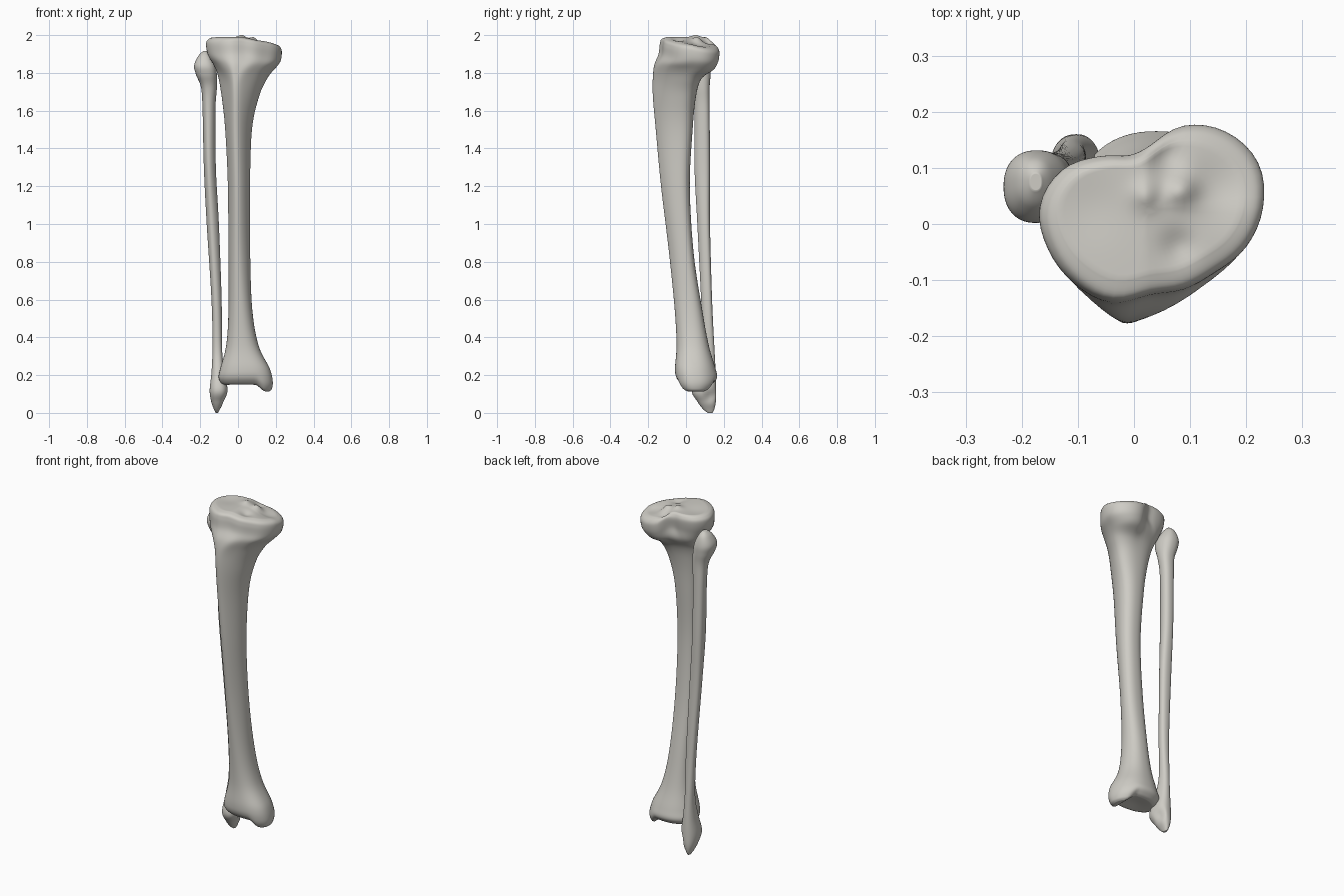
import bpy
import bmesh
import math

SIDES = 64       # vertices around each cross-section
STEPS = 6        # rings between two key sections
CAP_RINGS = 14   # rings closing each end

if "Cube" in bpy.data.objects:
    bpy.data.objects.remove(bpy.data.objects["Cube"], do_unlink=True)


def make_material(name, colour):
    material = bpy.data.materials.new(name)
    material.use_nodes = True
    material.diffuse_color = colour
    material.node_tree.nodes["Principled BSDF"].inputs["Base Color"].default_value = colour
    return material


def smoothstep(low, high, value):
    t = min(max((value - low) / (high - low), 0), 1)
    return t * t * (3 - 2 * t)


def bump(x, y, centre_x, centre_y, radius, height):
    distance = (x - centre_x) ** 2 + (y - centre_y) ** 2
    return height * math.exp(-distance / radius ** 2)


def spline(before, start, end, after, t):
    """Catmull-Rom blend of four numbers."""
    return start + 0.5 * t * (end - before + t * (
        2 * before - 5 * start + 4 * end - after
        + t * (3 * (start - end) + after - before)))


def dense_sections(keys):
    """Insert smoothly blended sections between the key sections."""
    result = []
    last = len(keys) - 1
    for i in range(last):
        rows = (keys[max(i - 1, 0)], keys[i], keys[i + 1], keys[min(i + 2, last)])
        for step in range(STEPS):
            result.append([spline(*column, step / STEPS) for column in zip(*rows)])
    result.append(list(keys[-1]))
    return result


# Kidney-shaped knee plateau: radius at equal angles, counter-clockwise from +x
PLATEAU_RADII = (.2, .207, .19, .157, .11, .1, .128, .17,
                 .195, .195, .19, .182, .155, .157, .163, .184)


def plateau_point(angle):
    count = len(PLATEAU_RADII)
    place = angle / math.tau * count
    i = int(place)
    near = [PLATEAU_RADII[(i + k) % count] for k in (-1, 0, 1, 2)]
    radius = spline(*near, place - i)
    return radius * math.cos(angle) / .2, (radius * math.sin(angle) + .01) / .16


def shaft_point(angle, taper):
    """Rounded section that narrows towards a crest at the front."""
    u, v = math.cos(angle), math.sin(angle)
    u = math.copysign(abs(u) ** .88, u)
    v = math.copysign(abs(v) ** .88, v)
    u *= (1 + taper * v) / (1 + .4 * taper * taper)
    if v < 0:
        u -= .5 * taper * v * v
    return u, v


def section_loop(section):
    z, left, right, front, back, taper, plateau = section
    points = []
    for k in range(SIDES):
        angle = math.tau * k / SIDES
        u, v = shaft_point(angle, taper)
        pu, pv = plateau_point(angle)
        u += (pu - u) * plateau
        v += (pv - v) * plateau
        points.append(((left + right) / 2 + u * (right - left) / 2,
                       (front + back) / 2 + v * (back - front) / 2, z))
    return points


def shrunk_loop(loop, scale):
    cx = sum(p[0] for p in loop) / SIDES
    cy = sum(p[1] for p in loop) / SIDES
    return [(cx + (x - cx) * scale, cy + (y - cy) * scale, z) for x, y, z in loop]


def build_bone(name, keys, material, warp):
    loops = [section_loop(section) for section in dense_sections(keys)]
    scales = [k / CAP_RINGS for k in range(1, CAP_RINGS)]
    top = [shrunk_loop(loops[0], s) for s in scales]
    bottom = [shrunk_loop(loops[-1], s) for s in reversed(scales)]
    bm = bmesh.new()
    rings = [[bm.verts.new(warp(*p)) for p in loop] for loop in top + loops + bottom]
    for upper, lower in zip(rings, rings[1:]):
        for k in range(SIDES):
            n = (k + 1) % SIDES
            bm.faces.new((upper[k], lower[k], lower[n], upper[n]))
    bm.faces.new(rings[0])
    bm.faces.new(rings[-1])
    bmesh.ops.recalc_face_normals(bm, faces=bm.faces)
    mesh = bpy.data.meshes.new(name)
    bm.to_mesh(mesh)
    bm.free()
    mesh.materials.append(material)
    mesh.shade_smooth()
    bone = bpy.data.objects.new(name, mesh)
    bpy.context.collection.objects.link(bone)
    return bone


def warp_shin(x, y, z):
    """Sloping knee plateau with hollows and spines, and the inner ankle knob."""
    knee = smoothstep(1.7, 1.93, z)
    surface = smoothstep(1.955, 1.985, z)
    ankle = 1 - smoothstep(.15, .24, z)
    slope = -.18 * max(0, x - .02)
    slope -= .22 * max(0, y - .03) * smoothstep(.02, .08, x)
    relief = (bump(x, y, .15, .06, .06, -.016)      # inner condyle hollow
              + bump(x, y, -.08, .03, .06, -.006)   # outer condyle hollow
              + bump(x, y, .02, .05, .025, .012)    # outer spine
              + bump(x, y, .085, .06, .025, .022)   # inner spine
              + bump(x, y, .08, -.04, .03, -.012)   # front notch
              + bump(x, y, .05, .12, .03, -.016))   # rear notch
    knob = -.034 * smoothstep(.09, .145, x)
    arch = bump(x, y, .03, .05, .06, .014) * (1 - smoothstep(.14, .16, z))
    return x, y, z + knee * slope + surface * relief + ankle * knob + arch


def warp_calf(x, y, z):
    """Small hollow on the inner rear side of the outer ankle."""
    hollow = math.exp(-((z - .09) / .035) ** 2) * smoothstep(-.1, -.06, x)
    return x - .015 * hollow * smoothstep(.08, .13, y), y, z


# Key sections: height, left, right, front, back, front taper, plateau blend
SHIN = (
    (1.99, -.14, .195, -.1, .15, 0, 1),
    (1.98, -.16, .22, -.13, .17, 0, 1),
    (1.955, -.173, .23, -.14, .18, 0, 1),
    (1.9, -.165, .222, -.147, .172, .1, 1),
    (1.84, -.135, .19, -.172, .15, .5, .6),
    (1.77, -.105, .15, -.178, .085, .6, .2),
    (1.67, -.083, .107, -.175, .052, .5, 0),
    (1.5, -.066, .072, -.16, .035, .4, 0),
    (1.2, -.052, .062, -.132, .02, .35, 0),
    (.85, -.05, .063, -.09, .04, .3, 0),
    (.55, -.05, .075, -.06, .085, .1, 0),
    (.36, -.062, .108, -.05, .12, 0, 0),
    (.24, -.092, .165, -.058, .155, -.1, 0),
    (.19, -.102, .183, -.052, .165, -.1, 0),
    (.16, -.09, .178, -.03, .145, -.1, 0),
    (.148, -.07, .165, -.01, .125, -.1, 0),
)

CALF = (
    (1.915, -.185, -.165, .06, .09, 0, 0),
    (1.89, -.21, -.145, .03, .115, 0, 0),
    (1.84, -.232, -.12, .003, .13, 0, 0),
    (1.79, -.222, -.112, .01, .13, 0, 0),
    (1.72, -.195, -.112, .035, .125, .1, 0),
    (1.6, -.187, -.12, .045, .125, .2, 0),
    (1.3, -.18, -.118, .045, .127, .3, 0),
    (1, -.165, -.102, .06, .127, .3, 0),
    (.6, -.14, -.087, .08, .138, .2, 0),
    (.35, -.135, -.085, .09, .15, 0, 0),
    (.22, -.14, -.072, .06, .157, 0, 0),
    (.12, -.15, -.055, .03, .16, 0, 0),
    (.06, -.142, -.075, .06, .158, 0, 0),
    (.02, -.128, -.095, .09, .15, 0, 0),
    (0, -.118, -.105, .115, .14, 0, 0),
)

bone_material = make_material("pale bone", (.62, .605, .56, 1))
build_bone("shin_bone", SHIN, bone_material, warp_shin)
build_bone("calf_bone", CALF, bone_material, warp_calf)
